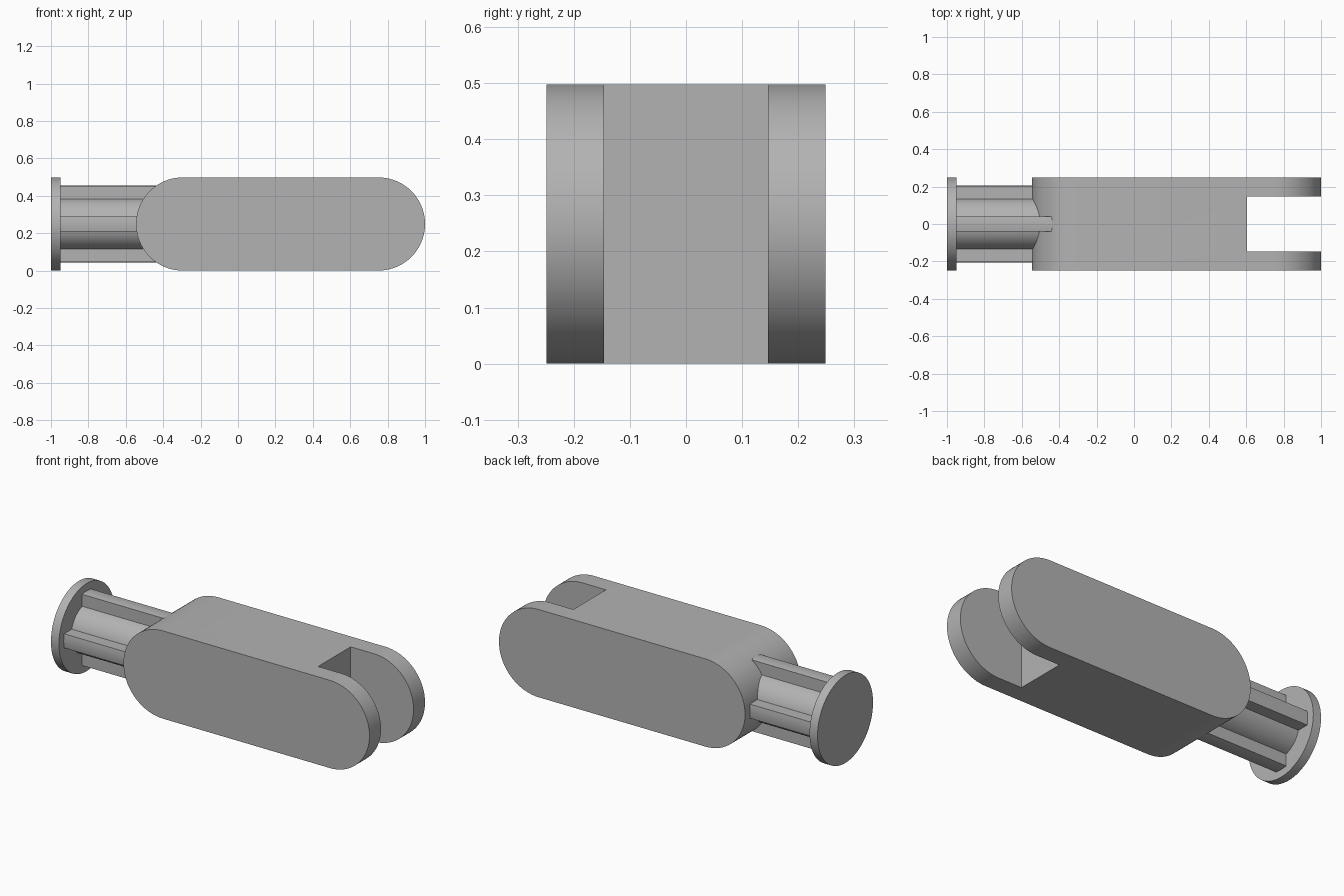
import bpy, bmesh, math
from mathutils import Vector

if "Cube" in bpy.data.objects:
    bpy.data.objects.remove(bpy.data.objects["Cube"])

R = 0.249            # half height of the body and radius of the end disc
BODY_LEFT = -0.545
CORE_R, RIB_R, RIB_HALF = 0.14, 0.206, 0.04

grey = bpy.data.materials.new("plain grey")
grey.use_nodes = True
grey.diffuse_color = (0.45, 0.45, 0.45, 1)
grey.node_tree.nodes["Principled BSDF"].inputs["Base Color"].default_value = grey.diffuse_color


def prism(name, points, offset):
    """Extrude a closed outline along an offset vector."""
    bm = bmesh.new()
    face = bm.faces.new([bm.verts.new(p) for p in points])
    out = bmesh.ops.extrude_face_region(bm, geom=[face])
    moved = [g for g in out["geom"] if isinstance(g, bmesh.types.BMVert)]
    bmesh.ops.translate(bm, verts=moved, vec=Vector(offset))
    bmesh.ops.recalc_face_normals(bm, faces=bm.faces)
    mesh = bpy.data.meshes.new(name)
    bm.to_mesh(mesh)
    bm.free()
    mesh.materials.append(grey)
    obj = bpy.data.objects.new(name, mesh)
    bpy.context.collection.objects.link(obj)
    return obj


def arc(radius, start, end, steps):
    angles = [start + (end - start) * i / steps for i in range(steps + 1)]
    return [(radius * math.cos(a), radius * math.sin(a)) for a in angles]


def smooth(obj):
    bpy.ops.object.select_all(action="DESELECT")
    obj.select_set(True)
    bpy.context.view_layer.objects.active = obj
    bpy.ops.object.shade_smooth_by_angle(angle=math.radians(25))


# Body with rounded ends
quarter = math.pi / 2
outline = [(1 - R + u, -R, R + v) for u, v in arc(R, -quarter, quarter, 40)]
outline += [(BODY_LEFT + R + u, -R, R + v) for u, v in arc(R, quarter, 3 * quarter, 40)]
body = prism("body", outline, (0, 2 * R, 0))

# Slot that leaves two fork arms
slot = [(0.605, -0.146, -0.1), (1.1, -0.146, -0.1), (1.1, 0.146, -0.1), (0.605, 0.146, -0.1)]
cutter = prism("slot_cutter", slot, (0, 0, 0.8))
cutter.hide_render = True
cut = body.modifiers.new("slot", "BOOLEAN")
cut.operation, cut.solver, cut.object = "DIFFERENCE", "EXACT", cutter
bpy.context.view_layer.objects.active = body
bpy.ops.object.modifier_apply(modifier=cut.name)
bpy.data.objects.remove(cutter)

# Round shaft with four ribs, one cross-section
rib = math.asin(RIB_HALF / RIB_R)
root = math.asin(RIB_HALF / CORE_R)
section = []
for k in range(4):
    a = k * quarter
    section += arc(RIB_R, a - rib, a + rib, 6)
    section += arc(CORE_R, a + root, a + quarter - root, 12)
shaft = prism("ribbed_shaft", [(-0.97, u, R + v) for u, v in section], (0.8, 0, 0))

# End disc
rim = arc(R, 0, 4 * quarter, 80)[:-1]
disc = prism("end_disc", [(-1, u, R + v) for u, v in rim], (0.05, 0, 0))

for part in (body, shaft, disc):
    smooth(part)
